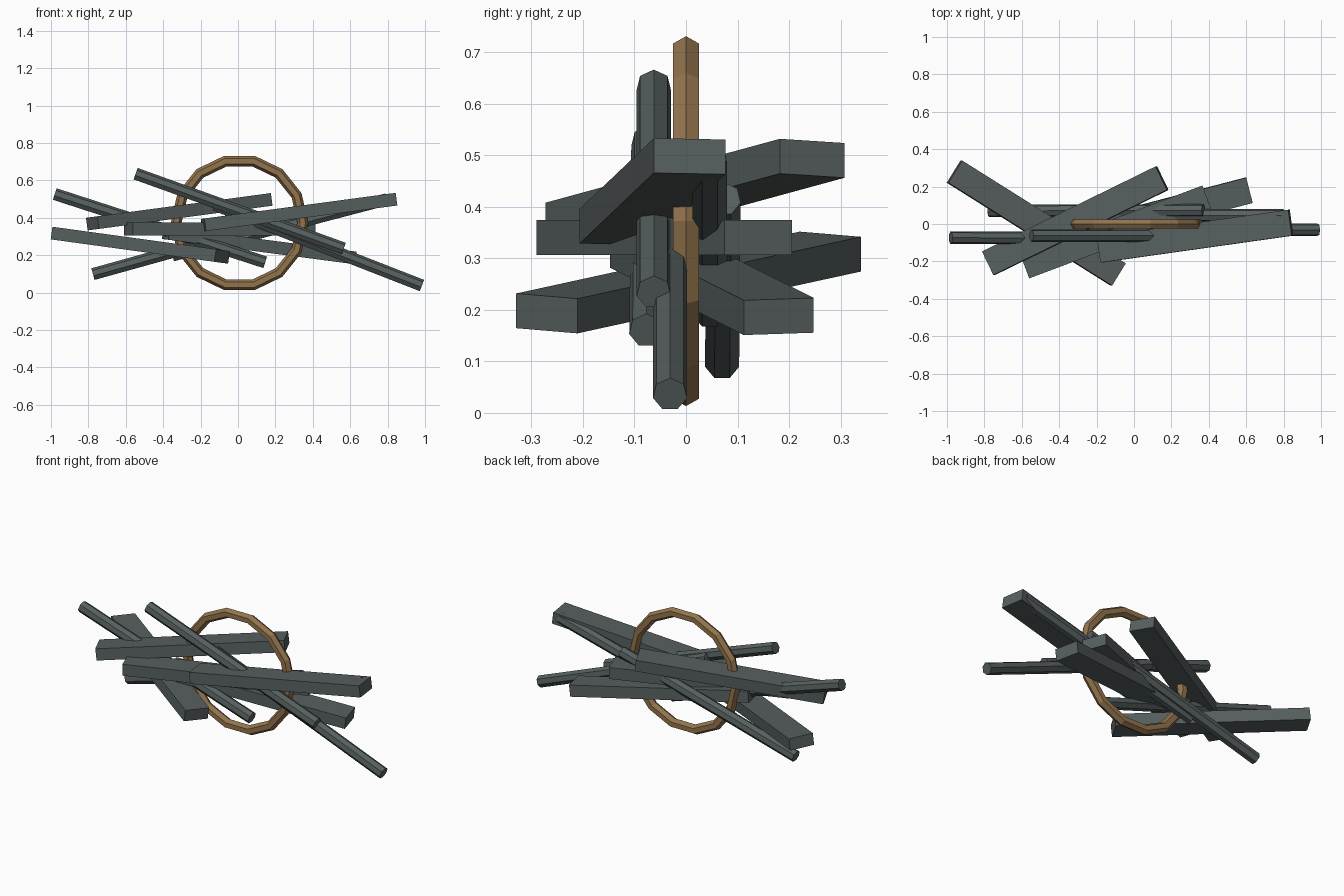
import bpy, bmesh, math
from mathutils import Matrix, Vector

if "Cube" in bpy.data.objects:
    bpy.data.objects.remove(bpy.data.objects["Cube"])


def material(name, rgb):
    m = bpy.data.materials.new(name)
    m.diffuse_color = (*rgb, 1)
    m.use_nodes = True
    m.node_tree.nodes["Principled BSDF"].inputs["Base Color"].default_value = m.diffuse_color
    return m


SLATE = material("slate_grey", (0.095, 0.115, 0.115))
BRASS = material("dull_brass", (0.29, 0.175, 0.075))


def finish(name, bm, mat):
    bmesh.ops.recalc_face_normals(bm, faces=bm.faces)
    mesh = bpy.data.meshes.new(name)
    bm.to_mesh(mesh)
    bm.free()
    mesh.materials.append(mat)
    ob = bpy.data.objects.new(name, mesh)
    bpy.context.collection.objects.link(ob)
    return ob


def bar(name, start, end, profile):
    """Extrude a (y, z) profile between two points, yawed first and then pitched."""
    a, b = Vector(start), Vector(end)
    d = b - a
    half = d.length / 2
    bm = bmesh.new()
    rings = [[bm.verts.new((x, y, z)) for y, z in profile] for x in (-half, half)]
    n = len(profile)
    for i in range(n):
        j = (i + 1) % n
        bm.faces.new((rings[0][i], rings[0][j], rings[1][j], rings[1][i]))
    bm.faces.new(rings[0])
    bm.faces.new(rings[1])
    yaw = Matrix.Rotation(math.atan2(d.y, math.hypot(d.x, d.z)), 4, 'Z')
    pitch = Matrix.Rotation(-math.atan2(d.z, d.x), 4, 'Y')
    ob = finish(name, bm, SLATE)
    ob.data.transform(pitch @ yaw)
    ob.location = (a + b) / 2
    return ob


# Cross-sections: flat plank and seven-sided rod with a ridge on top
plank = [(-0.07, -0.034), (0.07, -0.034), (0.07, 0.034), (-0.07, 0.034)]
rod = [(0.034 * math.sin(i * math.tau / 7), 0.034 * math.cos(i * math.tau / 7))
       for i in range(7)]

# Planks
bar("plank_low_left", (-0.96, 0.28, 0.313), (-0.085, -0.27, 0.193), plank)
bar("plank_high_left", (-0.778, -0.21, 0.370), (0.15, 0.245, 0.494), plank)
bar("plank_level", (-0.585, -0.225, 0.340), (0.39, 0.14, 0.340), plank)
bar("plank_low_right", (-0.385, -0.08, 0.318), (0.613, 0.18, 0.187), plank)
bar("plank_high_right", (-0.185, -0.137, 0.361), (0.838, 0.007, 0.498), plank)

# Rods
bar("rod_outer_left", (-0.98, -0.073, 0.525), (0.145, -0.077, 0.160), rod)
bar("rod_rising_left", (-0.775, 0.07, 0.097), (0.37, 0.073, 0.415), rod)
bar("rod_front", (-0.548, -0.0625, 0.634), (0.565, -0.0625, 0.234), rod)
bar("rod_rising_right", (-0.35, 0.046, 0.197), (0.797, 0.046, 0.497), rod)
bar("rod_lower_right", (-0.125, -0.031, 0.468), (0.983, -0.031, 0.036), rod)

# Binding ring: 14 segments around, six-sided section
bm = bmesh.new()
N, S, R, r = 14, 6, 0.339, 0.029
loops = []
for i in range(N):
    t = i * math.tau / N
    loops.append([])
    for k in range(S):
        p = k * math.tau / S
        q = R + r * math.cos(p)
        loops[-1].append(bm.verts.new((0.008 + q * math.cos(t), r * math.sin(p),
                                       0.372 + q * math.sin(t))))
for i in range(N):
    for k in range(S):
        u, v, m = loops[i], loops[(i + 1) % N], (k + 1) % S
        bm.faces.new((u[k], u[m], v[m], v[k]))
finish("binding_ring", bm, BRASS)
